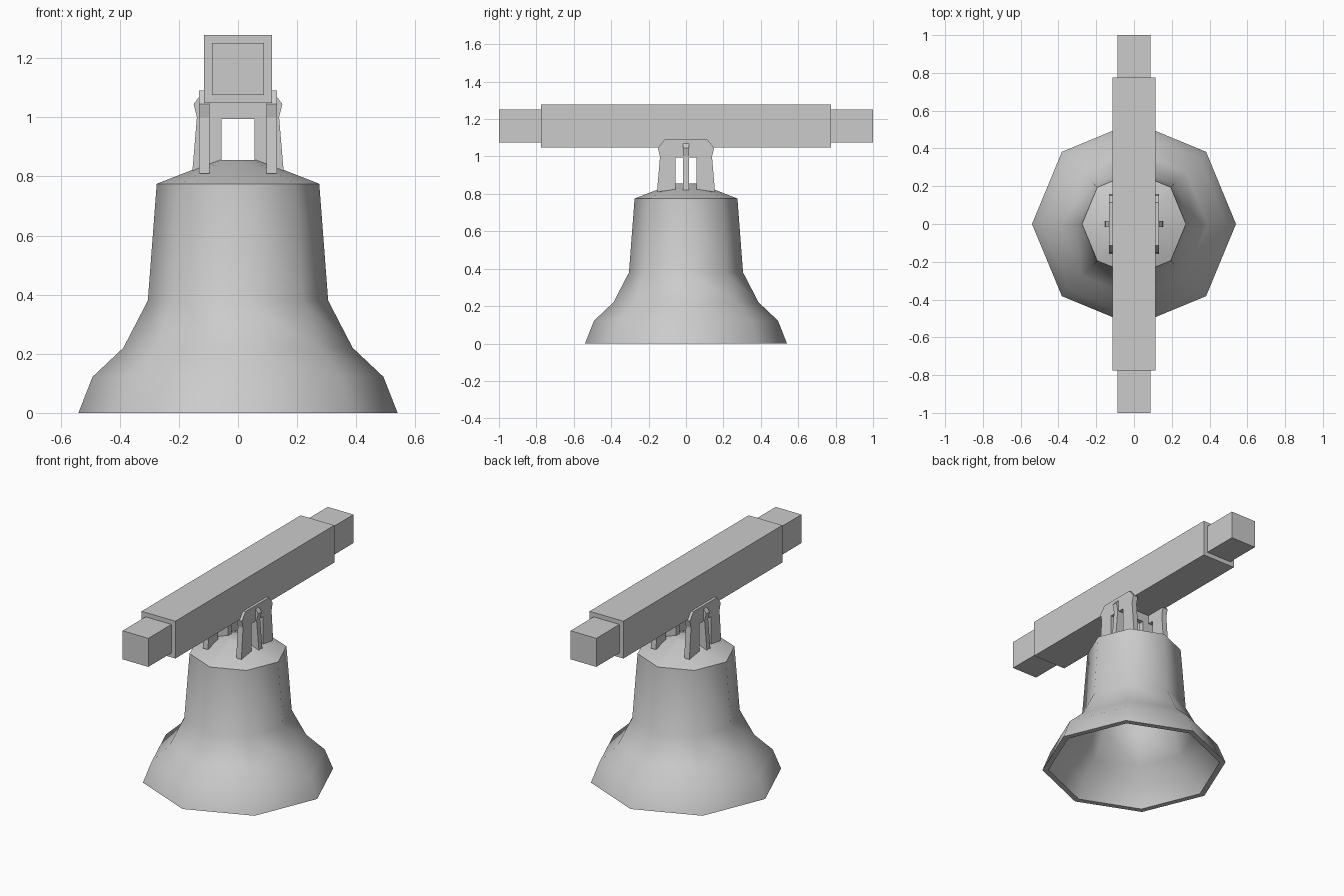
import bpy, bmesh
from math import cos, sin, pi, radians

if "Cube" in bpy.data.objects:
    bpy.data.objects.remove(bpy.data.objects["Cube"])

def make_object(name, bm):
    bmesh.ops.recalc_face_normals(bm, faces=bm.faces)
    mesh = bpy.data.meshes.new(name)
    bm.to_mesh(mesh)
    bm.free()
    obj = bpy.data.objects.new(name, mesh)
    bpy.context.collection.objects.link(obj)
    return obj

def lathe(name, profile, sides=8):
    """Rings swept around z, first and last ring capped."""
    bm = bmesh.new()
    rings = [[bm.verts.new((r * cos(2 * pi * i / sides), r * sin(2 * pi * i / sides), z))
              for i in range(sides)] for r, z in profile]
    for a, b in zip(rings, rings[1:]):
        for i in range(sides):
            j = (i + 1) % sides
            bm.faces.new((a[i], a[j], b[j], b[i]))
    bm.faces.new(rings[0])
    bm.faces.new(rings[-1])
    return make_object(name, bm)

def plate(name, outline, thickness, to_xyz):
    """Flat outline extruded to both sides of its plane."""
    bm = bmesh.new()
    a, b = [[bm.verts.new(to_xyz(u, w, z)) for u, z in outline]
            for w in (-thickness / 2, thickness / 2)]
    bm.faces.new(a)
    bm.faces.new(b)
    for i in range(len(a)):
        j = (i + 1) % len(a)
        bm.faces.new((a[i], a[j], b[j], b[i]))
    return make_object(name, bm)

# Bell shell: outside from crown to lip, then inside back up
outer = [(0.07, 0.855), (0.275, 0.775), (0.305, 0.38), (0.388, 0.22), (0.492, 0.122), (0.54, 0)]
inner = [(0.505, 0), (0.462, 0.11), (0.36, 0.205), (0.275, 0.37), (0.245, 0.75), (0.06, 0.825)]
bell = lathe("bell", outer + inner)
bpy.context.view_layer.objects.active = bell
bell.select_set(True)
bpy.ops.object.shade_smooth_by_angle(angle=radians(50))

# Hanging arches: two side arches and one cross arch share one outline
half = [(0.055, 0.995), (0.055, 0.825), (0.155, 0.81), (0.139, 1.0), (0.15, 1.045), (0.115, 1.09)]
outline = half + [(-u, z) for u, z in reversed(half)]
for side, s in (("left", -1), ("right", 1)):
    plate("side_arch_" + side, outline, 0.035, lambda u, w, z: (s * 0.114 + w, u, z))
plate("cross_arch", outline, 0.034, lambda u, w, z: (u, w, z))

# Wooden beam with narrower end tenons, as one stepped solid along y
bm = bmesh.new()
sections = [(-1, 0.088), (-0.775, 0.088), (-0.775, 0.115), (0.775, 0.115), (0.775, 0.088), (1, 0.088)]
loops = [[bm.verts.new((sx * h, y, 1.164 + sz * h))
          for sx, sz in ((-1, -1), (1, -1), (1, 1), (-1, 1))] for y, h in sections]
for a, b in zip(loops, loops[1:]):
    for i in range(4):
        j = (i + 1) % 4
        bm.faces.new((a[i], a[j], b[j], b[i]))
bm.faces.new(loops[0])
bm.faces.new(loops[-1])
make_object("beam", bm)
